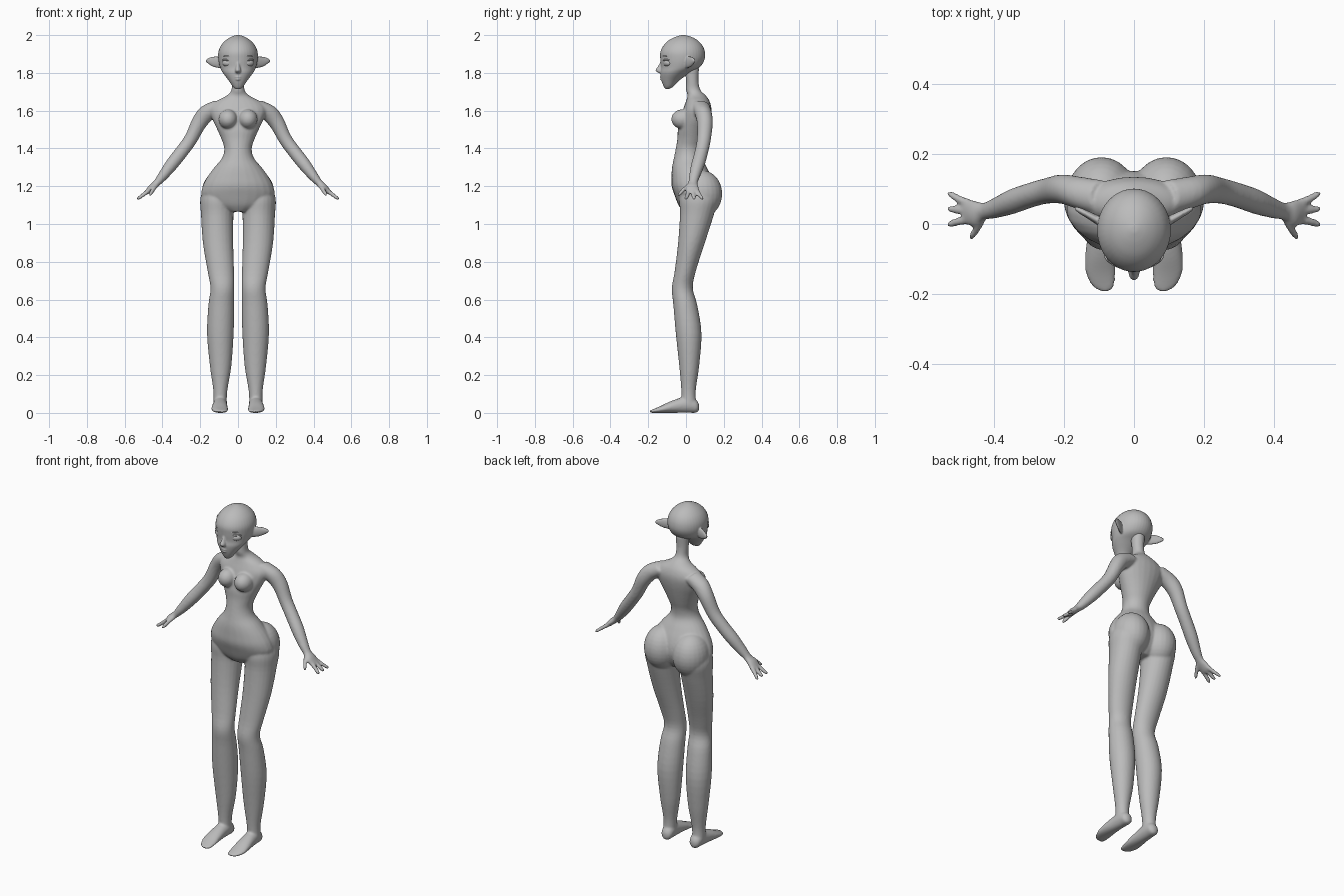
import bpy, bmesh, math
from mathutils import Vector, Matrix

X, Y, Z = Vector((1, 0, 0)), Vector((0, 1, 0)), Vector((0, 0, 1))

skin = bpy.data.materials.new("plain grey")
skin.diffuse_color = (0.5, 0.5, 0.5, 1)


def catmull(a, b, c, d, t):
    return 0.5 * (2 * b + (c - a) * t + (2 * a - 5 * b + 4 * c - d) * t * t
                  + (3 * b - a - 3 * c + d) * t ** 3)


def loft(bm, rings, u=X, v=Y, side=1, sub=4, n=24):
    """Smooth closed tube through elliptical rings (x, y, z, ru, rv)."""
    pts = [rings[0]] + list(rings) + [rings[-1]]
    dense = []
    for i in range(1, len(pts) - 2):
        for k in range(sub):
            dense.append([catmull(*q, k / sub) for q in zip(*pts[i - 1:i + 3])])
    dense.append(rings[-1])
    loops = []
    for x, y, z, ru, rv in dense:
        ring = []
        for k in range(n):
            a = 2 * math.pi * k / n
            p = Vector((x, y, z)) + u * (ru * math.cos(a)) + v * (rv * math.sin(a))
            ring.append(bm.verts.new((p.x * side, p.y, p.z)))
        loops.append(ring)
    for r0, r1 in zip(loops, loops[1:]):
        for k in range(n):
            j = (k + 1) % n
            bm.faces.new((r0[k], r0[j], r1[j], r1[k]))
    bm.faces.new(loops[0])
    bm.faces.new(loops[-1])


def ball(bm, c, r, side=1, turn=0):
    m = (Matrix.Translation((c[0] * side, c[1], c[2]))
         @ Matrix.Rotation(turn * side, 4, 'Z') @ Matrix.Diagonal((*r, 1)))
    bmesh.ops.create_uvsphere(bm, u_segments=24, v_segments=16, radius=1, matrix=m)


def finish(name, bm, voxel=0, smooth=4):
    """Make the object; a voxel size fuses all its volumes into one skin."""
    bmesh.ops.recalc_face_normals(bm, faces=bm.faces)
    me = bpy.data.meshes.new(name)
    bm.to_mesh(me)
    bm.free()
    me.materials.append(skin)
    for p in me.polygons:
        p.use_smooth = True
    ob = bpy.data.objects.new(name, me)
    bpy.context.collection.objects.link(ob)
    if voxel:
        r = ob.modifiers.new("fuse", 'REMESH')
        r.mode = 'VOXEL'
        r.voxel_size = voxel
        r.use_smooth_shade = True
        s = ob.modifiers.new("soften", 'SMOOTH')
        s.factor = 0.5
        s.iterations = smooth


def upright(rows):
    """Rows of z, front y, back y, left x, right x to rings."""
    return [((l + r) / 2, (f + b) / 2, z, (r - l) / 2, (b - f) / 2) for z, f, b, l, r in rows]


# neck and torso: z, front, back, half width
torso = [(1.83, -.01, .07, .038), (1.76, 0, .066, .034), (1.71, .0, .076, .035),
         (1.68, .008, .105, .06), (1.65, 0, .125, .115), (1.61, -.015, .135, .15),
         (1.56, -.03, .13, .138), (1.5, -.043, .115, .11), (1.45, -.046, .1, .088),
         (1.4, -.054, .085, .073), (1.35, -.064, .084, .084), (1.3, -.074, .11, .125),
         (1.25, -.077, .135, .162), (1.2, -.076, .15, .187), (1.15, -.06, .15, .192),
         (1.1, -.04, .13, .15), (1.065, -.015, .1, .06)]
body = bmesh.new()
loft(body, upright([(z, f, b, -w, w) for z, f, b, w in torso]))

# leg: z, front, back, inner x, outer x
leg = upright([(1.2, -.02, .14, .04, .18), (1.13, -.035, .168, .02, .2),
               (1.05, -.032, .148, .024, .196), (.9, -.042, .1, .025, .186),
               (.75, -.06, .052, .021, .161), (.66, -.075, .036, .02, .146),
               (.57, -.067, .06, .02, .157), (.42, -.054, .082, .023, .164),
               (.25, -.036, .07, .035, .149), (.12, -.025, .052, .056, .131),
               (.05, -.025, .054, .06, .13)])
# foot, heel to toe
foot = [(.092, .07, .03, .01, .014), (.092, .056, .034, .03, .033),
        (.093, .02, .045, .036, .045), (.095, -.03, .04, .038, .04),
        (.097, -.09, .029, .043, .029), (.096, -.14, .017, .043, .017),
        (.088, -.178, .009, .032, .009), (.083, -.192, .007, .016, .006)]
# arm and palm, rings tilted across the limb
arm = [(.09, .075, 1.625, .045, .05), (.16, .09, 1.59, .046, .046),
       (.207, .1, 1.535, .042, .042), (.25, .095, 1.45, .036, .037),
       (.295, .083, 1.387, .035, .036), (.35, .064, 1.317, .034, .036),
       (.4, .045, 1.252, .026, .029), (.43, .036, 1.217, .019, .025),
       (.455, .03, 1.195, .018, .037), (.48, .035, 1.17, .013, .037),
       (.49, .036, 1.162, .008, .028)]
across = Vector((math.cos(math.radians(40)), 0, math.sin(math.radians(40))))

for s in (1, -1):
    loft(body, leg, side=s)
    loft(body, foot, X, Z, side=s)
    loft(body, arm, across, Y, side=s)
    # three fingers and a thumb
    for y0, y1 in ((.059, .086), (.037, .043), (.013, 0)):
        loft(body, [(.47, y0, 1.178, .012, .012), (.505, (y0 + y1) / 2, 1.152, .011, .012),
                    (.527, y1, 1.135, .009, .01), (.533, y1, 1.13, .004, .005)],
             across, Y, side=s, n=12)
    loft(body, [(.43, .025, 1.21, .014, .016), (.448, -.01, 1.184, .012, .014),
                (.463, -.032, 1.16, .01, .012), (.47, -.042, 1.15, .005, .006)],
         across, Y, side=s, n=12)
    ball(body, (.053, -.018, 1.555), (.05, .06, .052), s)       # breast
    ball(body, (.093, .082, 1.16), (.1, .11, .125), s)          # buttock
finish("body", body, .006, 6)

# head: z, front, back, half width
skull = [(1.714, -.108, -.09, .012), (1.728, -.118, -.066, .028), (1.76, -.13, -.035, .05),
         (1.8, -.136, .02, .08), (1.83, -.133, .072, .095), (1.87, -.136, .098, .104),
         (1.91, -.136, .1, .104), (1.945, -.119, .087, .09), (1.972, -.092, .062, .066),
         (1.99, -.058, .03, .038), (2.0, -.025, -.005, .01)]
head = bmesh.new()
loft(head, upright([(z, f, b, -w, w) for z, f, b, w in skull]), n=40)
loft(head, [(0, -.125, 1.862, .008, .01), (0, -.13, 1.837, .011, .017),
            (0, -.138, 1.814, .016, .024), (0, -.133, 1.802, .014, .016),
            (0, -.125, 1.794, .008, .006)], n=16)               # nose
for z, w in ((1.778, .021), (1.766, .016)):
    ball(head, (0, -.126, z), (w, .012, .006))                  # lips
for s in (1, -1):                                               # pointed ears
    loft(head, [(.09, .003, 1.855, .016, .032), (.128, .024, 1.859, .012, .028),
                (.155, .038, 1.863, .009, .017), (.17, .045, 1.864, .004, .006)],
         Y, Z, side=s, n=16)
finish("head", head, .004, 3)

# eyes with upper lids, and eyebrows
eyes, brows = bmesh.new(), bmesh.new()
for s in (1, -1):
    ball(eyes, (.058, -.1, 1.852), (.029, .017, .018), s, .55)
    ball(eyes, (.058, -.104, 1.869), (.031, .014, .005), s, .55)
    ball(brows, (.052, -.111, 1.889), (.028, .011, .004), s, .5)
finish("eyes", eyes)
finish("eyebrows", brows)
